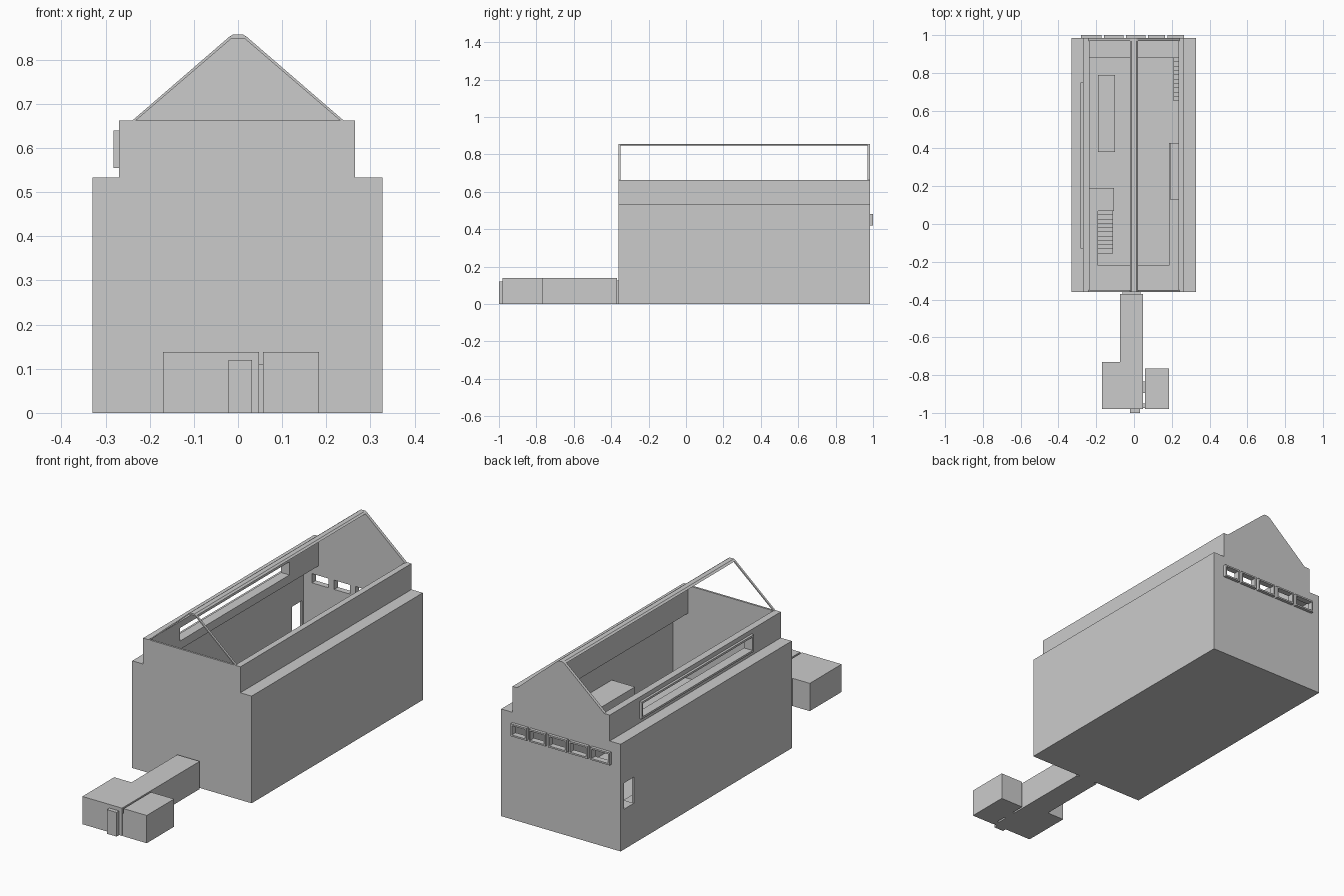
import bpy, bmesh

if "Cube" in bpy.data.objects:
    bpy.data.objects.remove(bpy.data.objects["Cube"])


def finish(name, bm):
    bmesh.ops.recalc_face_normals(bm, faces=bm.faces)
    me = bpy.data.meshes.new(name)
    bm.to_mesh(me)
    bm.free()
    ob = bpy.data.objects.new(name, me)
    bpy.context.collection.objects.link(ob)
    return ob


def add_prism(bm, verts, offset):
    f = bm.faces.new([bm.verts.new(v) for v in verts])
    ext = bmesh.ops.extrude_face_region(bm, geom=[f], use_keep_orig=True)
    moved = [g for g in ext["geom"] if isinstance(g, bmesh.types.BMVert)]
    bmesh.ops.translate(bm, verts=moved, vec=offset)


def boxes(name, spans):
    """One object from boxes given as (x0, x1, y0, y1, z0, z1)."""
    bm = bmesh.new()
    for x0, x1, y0, y1, z0, z1 in spans:
        add_prism(bm, [(x0, y0, z0), (x1, y0, z0), (x1, y1, z0), (x0, y1, z0)],
                  (0, 0, z1 - z0))
    return finish(name, bm)


def extrude_y(name, profile, y0, y1):
    bm = bmesh.new()
    add_prism(bm, [(x, y0, z) for x, z in profile], (0, y1 - y0, 0))
    return finish(name, bm)


def cut(ob, spans):
    cutter = boxes("cutter", spans)
    cutter.hide_render = True
    mod = ob.modifiers.new("openings", "BOOLEAN")
    mod.operation, mod.solver, mod.object = "DIFFERENCE", "EXACT", cutter
    bpy.context.view_layer.objects.active = ob
    bpy.ops.object.modifier_apply(modifier=mod.name)
    bpy.data.objects.remove(cutter)


# Hall side walls, floor and stepped eaves, open at the top
shell = extrude_y("hall_shell", [
    (-.33, 0), (.327, 0), (.327, .533), (.265, .533), (.265, .662), (.235, .662),
    (.235, .523), (.317, .523), (.317, .01), (-.32, .01), (-.32, .523),
    (-.235, .523), (-.235, .662), (-.27, .662), (-.27, .533), (-.33, .533)],
    -.35, .97)
cut(shell, [(-.4, -.2, -.12, .74, .565, .63)])
cut(shell, [(-.4, -.3, .88, .96, .2, .33)])

# End walls: flat-topped front, gabled back
steps = [(-.27, .662), (-.27, .533), (-.33, .533), (-.33, 0),
         (.327, 0), (.327, .533), (.265, .533), (.265, .662)]
extrude_y("front_wall", steps, -.36, -.35)
back = extrude_y("back_wall", steps + [(.24, .662), (.02, .852), (.012, .857),
                 (-.012, .857), (-.02, .852), (-.24, .662)], .97, .985)

# Row of back windows with projecting frames
row = [(-.28, -.172), (-.158, -.055), (-.042, .06), (.074, .165), (.178, .266)]
zb, zt, t = .42, .482, .008
cut(back, [(a + t, b - t, .9, 1.05, zb + t, zt - t) for a, b in row])
for i, (a, b) in enumerate(row):
    boxes(f"back_window_frame_{i + 1}", [
        (a, b, .985, 1, zb, zb + t), (a, b, .985, 1, zt - t, zt),
        (a, a + t, .985, 1, zb + t, zt - t), (b - t, b, .985, 1, zb + t, zt - t)])

# Long window frame on the left upper wall
boxes("side_window_frame", [
    (-.282, -.27, -.13, .75, .555, .565), (-.282, -.27, -.13, .75, .63, .64),
    (-.282, -.27, -.13, -.12, .565, .63), (-.282, -.27, .74, .75, .565, .63)])

# Bare roof frame: ridge cap and front rafters
extrude_y("ridge_beam", [(-.022, .85), (-.012, .857), (.012, .857), (.022, .85),
                         (.015, .848), (-.015, .848)], -.36, .97)
for side, s in (("left", -1), ("right", 1)):
    extrude_y(f"front_rafter_{side}", [(s * .24, .662), (s * .02, .852),
              (s * .015, .848), (s * .232, .662)], -.36, -.35)

# Inside gallery at mid height
boxes("gallery", [
    (-.32, .317, -.35, -.22, .185, .2), (.185, .317, -.22, .43, .185, .2),
    (-.32, -.19, -.22, .19, .185, .2), (-.19, -.105, .07, .19, .185, .2),
    (-.32, .317, .88, .97, .185, .2)])
boxes("gallery_box", [(.19, .317, .13, .43, .2, .353)])
boxes("floor_platform", [(-.19, -.1, .38, .79, .01, .06)])

# Staircases up to the gallery
n = 10
for name, x0, x1, y0, y1 in (("left_stair", -.19, -.11, -.155, .07),
                             ("right_stair", .21, .317, .65, .88)):
    d, h = (y1 - y0) / n, .18 / n
    boxes(name, [(x0, x1, y0 + i * d, y0 + (i + 1) * d, .01, .01 + (i + 1) * h)
                 for i in range(n)])

# Entrance corridor and side rooms
bm = bmesh.new()
add_prism(bm, [(-.17, -.98, 0), (.048, -.98, 0), (.048, -.37, 0), (-.075, -.37, 0),
               (-.075, -.73, 0), (-.17, -.73, 0)], (0, 0, .138))
finish("entrance_corridor", bm)
boxes("corridor_joint", [(-.06, .035, -.37, -.36, 0, .125)])
boxes("right_room", [(.057, .184, -.98, -.765, 0, .138)])
boxes("room_link", [(.048, .057, -.895, -.835, 0, .11),
                    (.048, .057, -.975, -.95, 0, .11)])
boxes("porch_door", [(-.021, .032, -1, -.98, 0, .12)])
